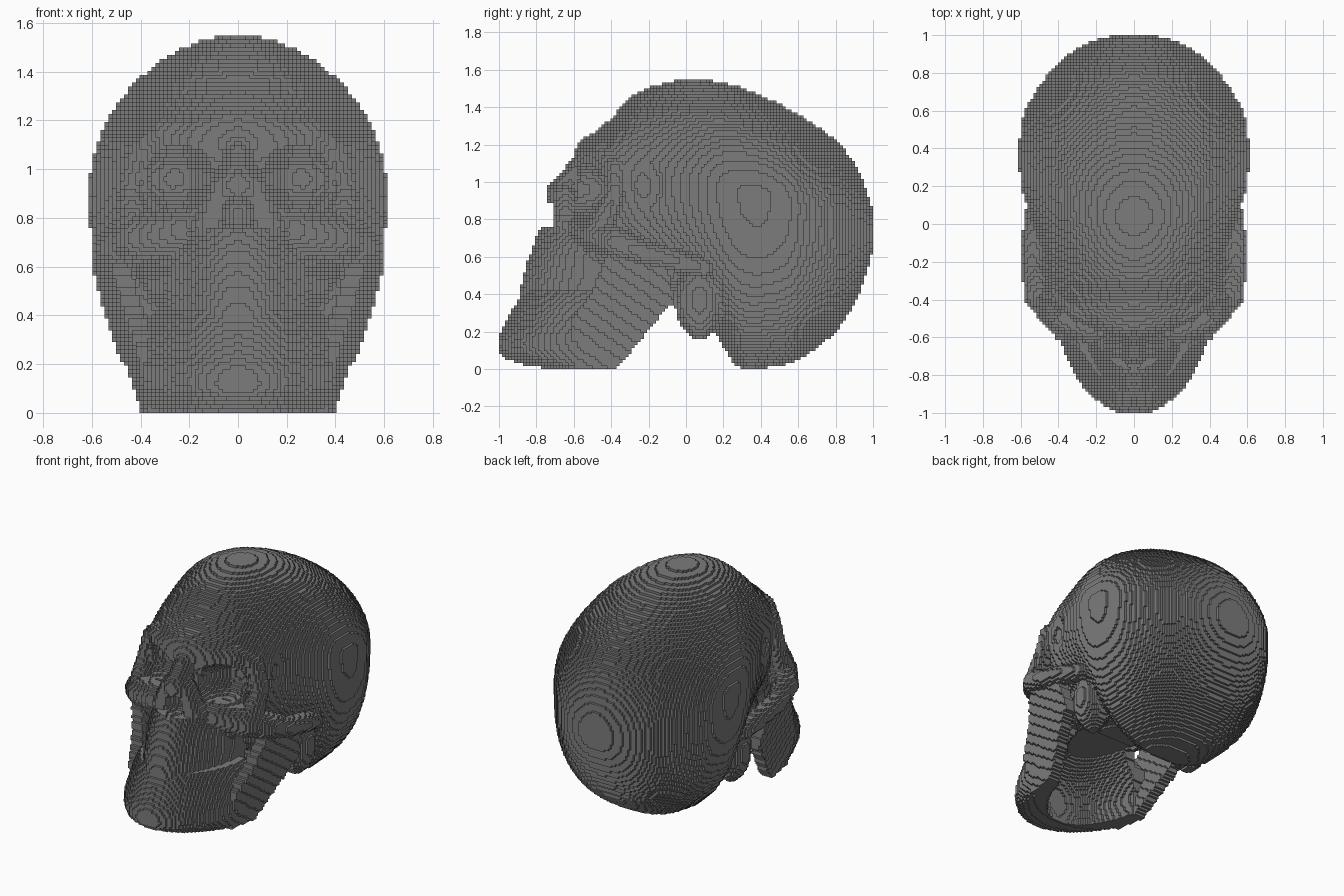
import bpy
import math
from mathutils import Vector

CELL = 1 / 62            # edge of one block
solid = {}               # right-half block index -> part name

cube = bpy.data.objects.get("Cube")
if cube:
    bpy.data.objects.remove(cube, do_unlink=True)

bone = bpy.data.materials.new("bone_grey")
bone.use_nodes = True
GREY = (0.2, 0.2, 0.2, 1)
bone.diffuse_color = GREY
bone.node_tree.nodes["Principled BSDF"].inputs["Base Color"].default_value = GREY


def blocks(low, high):
    """Indices and centres of all blocks between two corners."""
    a = [math.floor(v / CELL) for v in low]
    b = [math.ceil(v / CELL) for v in high]
    for i in range(max(a[0], 0), b[0] + 1):
        for j in range(a[1], b[1] + 1):
            for k in range(max(a[2], 0), b[2] + 1):
                yield (i, j, k), Vector((i + 0.5, j + 0.5, k + 0.5)) * CELL


def fill(part, low, high, inside):
    for key, p in blocks(low, high):
        if key not in solid and inside(p):
            solid[key] = part


def carve(low, high, inside):
    for key, p in blocks(low, high):
        if key in solid and inside(p):
            del solid[key]


def ellipsoid(centre, radii):
    c, r = Vector(centre), Vector(radii)

    def inside(p):
        return sum(((p[n] - c[n]) / r[n]) ** 2 for n in range(3)) <= 1
    return c - r, c + r, inside


def sample(rows, t):
    """Smoothly interpolate rows whose first entry is the station."""
    if not rows[0][0] <= t <= rows[-1][0]:
        return None
    n = next(i for i in range(len(rows) - 1) if t <= rows[i + 1][0])
    a, b = rows[n], rows[n + 1]
    before, after = rows[max(n - 1, 0)], rows[min(n + 2, len(rows) - 1)]
    h = b[0] - a[0]
    u = (t - a[0]) / h
    out = []
    for c in range(1, len(a)):
        ma = (b[c] - before[c]) / (b[0] - before[0]) * h
        mb = (after[c] - a[c]) / (after[0] - a[0]) * h
        d = b[c] - a[c]
        out.append(a[c] + u * (ma + u * (3 * d - 2 * ma - mb + u * (ma + mb - 2 * d))))
    return out


def tube(part, path):
    """Rounded bar through points given as x, y, z, radius."""
    for a, b in zip(path, path[1:]):
        pa, pb = Vector(a[:3]), Vector(b[:3])
        r = Vector([max(a[3], b[3])] * 3)
        axis = pb - pa

        def inside(p):
            u = min(max((p - pa).dot(axis) / axis.length_squared, 0), 1)
            return (p - pa - axis * u).length <= a[3] + (b[3] - a[3]) * u
        low = Vector(map(min, pa, pb)) - r
        high = Vector(map(max, pa, pb)) + r
        fill(part, low, high, inside)


def arch(rows, power=2):
    """Stack of forward-bulging sections: z, front y, back y, half width."""
    def inside(p):
        row = sample(rows, p.z)
        if not row:
            return False
        front, back, width = row
        if p.y > back or p.y < front:
            return False
        return (p.x / width) ** power + ((back - p.y) / (back - front)) ** power <= 1
    low = (0, min(r[1] for r in rows), rows[0][0])
    high = (max(r[3] for r in rows), max(r[2] for r in rows), rows[-1][0])
    return low, high, inside


def in_outline(outline, y, z):
    hit = False
    for (ya, za), (yb, zb) in zip(outline, outline[1:] + outline[:1]):
        if (za > z) != (zb > z) and y < ya + (yb - ya) * (z - za) / (zb - za):
            hit = not hit
    return hit


# Cranium sections: y, top, bottom, height of widest point, half width
skull_rows = [
    (-.59, 1.17, 1.07, 1.1, .08), (-.56, 1.22, 1, 1.1, .2), (-.5, 1.26, .8, 1.1, .32),
    (-.4, 1.34, .6, 1.08, .4), (-.3, 1.45, .5, 1.04, .44), (-.2, 1.505, .45, 1.02, .465),
    (0, 1.55, .36, .99, .535), (.15, 1.54, .2, .97, .585), (.28, 1.51, .01, .95, .605),
    (.45, 1.44, .01, .92, .605), (.6, 1.36, .05, .88, .575), (.8, 1.22, .2, .82, .45),
    (.9, 1.1, .35, .77, .345), (.96, .97, .5, .74, .24), (1, .84, .64, .73, .1)]


def in_cranium(p):
    row = sample(skull_rows, p.y)
    if not row:
        return False
    top, bottom, mid, width = row
    if p.z > mid:
        return (p.x / width) ** 1.93 + ((p.z - mid) / (top - mid)) ** 1.93 <= 1
    return (p.x / width) ** 2.5 + ((mid - p.z) / (mid - bottom)) ** 2.5 <= 1


fill("cranium", (0, -.6, 0), (.62, 1, 1.56), in_cranium)
fill("mastoid", *ellipsoid((.4, .07, .37), (.115, .13, .21)))
fill("skull_base", *ellipsoid((0, -.15, .52), (.38, .32, .17)))

# Face block, then the eye sockets hollowed out of it
fill("mid_face", *arch([(.58, -.66, -.25, .34), (.75, -.66, -.25, .39),
                        (.9, -.6, -.25, .4), (1.05, -.57, -.25, .38)], 2.2))
carve(*ellipsoid((.26, -.57, .96), (.16, .23, .14)))
carve(*ellipsoid((.5, -.23, .98), (.06, .11, .18)))

# Rims of the sockets, cheekbones and nose
tube("brow", [(0, -.53, 1.15, .055), (.13, -.51, 1.16, .055), (.3, -.45, 1.15, .055),
              (.4, -.38, 1.08, .05)])
tube("socket_rim", [(.4, -.38, 1.08, .05), (.44, -.38, .93, .05), (.43, -.45, .78, .07)])
tube("cheekbone", [(.24, -.54, .75, .09), (.4, -.47, .72, .1), (.5, -.38, .68, .08),
                   (.54, -.22, .62, .06), (.53, -.04, .58, .06), (.52, .1, .54, .05)])
tube("nose", [(0, -.56, 1.09, .06), (0, -.66, .935, .085)])
tube("nose", [(.05, -.65, .92, .07), (.12, -.64, .77, .07)])

# Upper jaw and lower jaw
fill("upper_jaw", *arch([(.24, -.95, -.4, .33), (.36, -.9, -.35, .3),
                         (.5, -.87, -.32, .29), (.65, -.82, -.3, .29),
                         (.75, -.78, -.28, .25)], 2.1))
fill("lower_jaw", *arch([(0, -.72, -.38, .395), (.02, -.85, -.38, .4), (.05, -.95, -.38, .4),
                         (.09, -1, -.38, .41), (.17, -1, -.38, .42),
                         (.25, -.96, -.36, .41), (.33, -.92, -.36, .39),
                         (.42, -.87, -.4, .34)]))
carve(*ellipsoid((0, -.7, .81), (.065, .12, .08)))

# Hollow between the jaw sides
carve(*arch([(0, -.76, -.2, .32), (.15, -.78, -.2, .34), (.3, -.74, -.2, .28),
             (.42, -.6, -.2, .2)]))

# Rear branch of the lower jaw: a leaning plate
branch = [(-.6, 0), (-.37, 0), (-.1, .33), (-.06, .35), (-.1, .56), (-.2, .62),
          (-.42, .62), (-.5, .42), (-.62, .25)]


def in_branch(p):
    outer = .4 + .22 * p.z + .15 * (p.y + .35)
    return outer - .08 <= p.x <= outer and in_outline(branch, p.y, p.z)


fill("jaw_branch", (.25, -.62, 0), (.6, 0, .62), in_branch)

# Block surfaces: each face is kept only where it borders empty space
SIDES = [(axis, sign) for axis in range(3) for sign in (-1, 1)]
parts = {}
for key, part in solid.items():
    parts.setdefault(part, []).append(key)

for part, keys in parts.items():
    index, verts, faces = {}, [], []
    for key in keys:
        for axis, sign in SIDES:
            near = list(key)
            near[axis] += sign
            if tuple(near) in solid or near[0] < 0:
                continue
            u, v = (axis + 1) % 3, (axis + 2) % 3
            face = []
            for du, dv in ((0, 0), (1, 0), (1, 1), (0, 1)):
                corner = list(key)
                corner[axis] += sign > 0
                corner[u] += du
                corner[v] += dv
                corner = tuple(corner)
                if corner not in index:
                    index[corner] = len(verts)
                    verts.append([c * CELL for c in corner])
                face.append(index[corner])
            faces.append(face if sign > 0 else face[::-1])
    mesh = bpy.data.meshes.new(part)
    mesh.from_pydata(verts, [], faces)
    mesh.materials.append(bone)
    obj = bpy.data.objects.new(part, mesh)
    bpy.context.collection.objects.link(obj)
    obj.modifiers.new("other_side", "MIRROR").use_axis[0] = True
